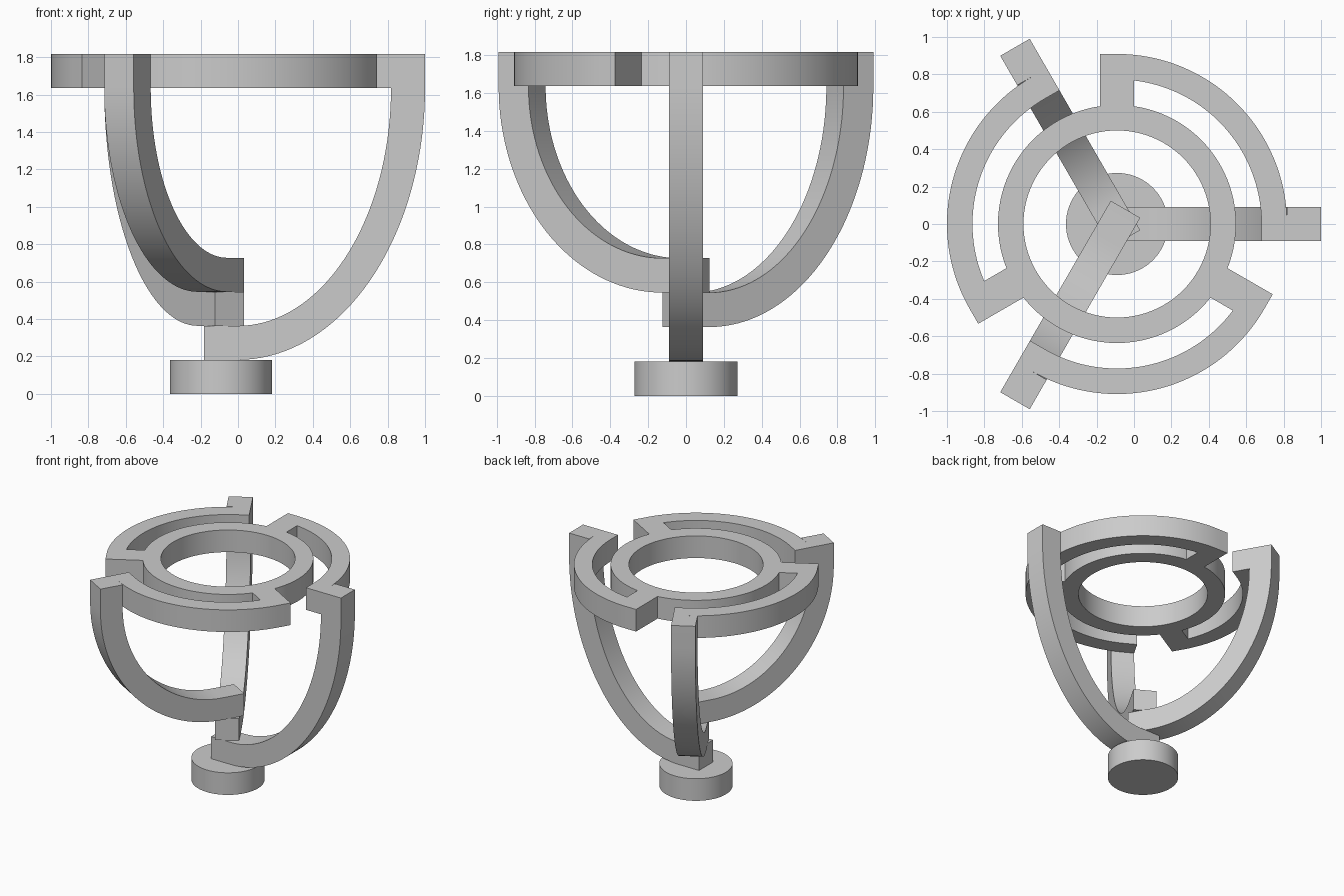
import bpy, bmesh
from math import sin, cos, asin, pi, radians
from mathutils import Matrix, Vector

U = 2 / 11                              # module: bar thickness
AXIS = Matrix.Translation((-U / 2, 0, 0))

cube = bpy.data.objects.get("Cube")
if cube:
    bpy.data.objects.remove(cube, do_unlink=True)

grey = bpy.data.materials.new("light grey")
grey.use_nodes = True
colour = (0.6, 0.6, 0.6, 1)
grey.diffuse_color = colour
grey.node_tree.nodes["Principled BSDF"].inputs["Base Color"].default_value = colour


def finish(name, bm, turn=0):
    """Turn the part about the central axis and make an object of it."""
    bmesh.ops.recalc_face_normals(bm, faces=bm.faces)
    bm.transform(AXIS @ Matrix.Rotation(radians(turn), 4, 'Z') @ Matrix.Scale(U, 4))
    mesh = bpy.data.meshes.new(name)
    bm.to_mesh(mesh)
    bm.free()
    mesh.materials.append(grey)
    obj = bpy.data.objects.new(name, mesh)
    bpy.context.collection.objects.link(obj)
    bpy.ops.object.select_all(action='DESELECT')
    obj.select_set(True)
    bpy.context.view_layer.objects.active = obj
    bpy.ops.object.shade_smooth_by_angle(angle=radians(30))


def prism(name, points, depth, turn=0):
    """Extrude a closed outline along a vector."""
    bm = bmesh.new()
    face = bm.faces.new([bm.verts.new(p) for p in points])
    new = bmesh.ops.extrude_face_region(bm, geom=[face], use_keep_orig=True)["geom"]
    verts = [v for v in new if isinstance(v, bmesh.types.BMVert)]
    bmesh.ops.translate(bm, verts=verts, vec=Vector(depth))
    finish(name, bm, turn)


def arc(cx, cy, rx, ry, start, end, n=36):
    steps = [start + (end - start) * i / n for i in range(n + 1)]
    return [(cx + rx * cos(a), cy + ry * sin(a)) for a in steps]


# Round foot
bm = bmesh.new()
bmesh.ops.create_cone(bm, cap_ends=True, segments=72, radius1=1.5, radius2=1.5,
                      depth=1, matrix=Matrix.Translation((0, 0, 0.5)))
finish("foot", bm)

# Inner ring, a square section spun round the axis
bm = bmesh.new()
section = [bm.verts.new((r, 0, z)) for r, z in ((2.75, 9), (3.5, 9), (3.5, 10), (2.75, 10))]
edges = [bm.edges.new((section[i], section[i - 1])) for i in range(4)]
bmesh.ops.spin(bm, geom=section + edges, axis=(0, 0, 1), cent=(0, 0, 0),
               angle=2 * pi, steps=96, use_merge=True)
bmesh.ops.remove_doubles(bm, verts=bm.verts, dist=0.001)
finish("inner_ring", bm)

# Hook outline: spoke, quarter arc and the block that meets the arm
hook = [(-0.5, 3.45), (-0.5, 5)]
hook += arc(0, 0, 5, 5, pi / 2, 0)
hook += [(5, -0.5), (4.25, -0.5)]
hook += arc(0, 0, 4.25, 4.25, 0, pi / 2 - asin(0.5 / 4.25))
hook += [(0.5, 3.45)]

# Three curved arms stacked on the foot, each with its hook
for i, name in enumerate(("right_back", "left", "right_front")):
    turn, base = ((120, 2), (0, 1), (240, 3))[i]
    arm = [(-0.5, base)]
    arm += arc(0.5, 9, 5.5, 9 - base, -pi / 2, 0)
    arm += [(6, 10), (5, 10)]
    arm += arc(0.5, 9, 4.5, 8 - base, 0, -pi / 2)
    arm += [(-0.5, base + 1)]
    prism(name + "_arm", [(r, -0.5, z) for r, z in arm], (0, 1, 0), turn)
    prism(name + "_hook", [(x, y, 9) for x, y in hook], (0, 0, 1), turn)
